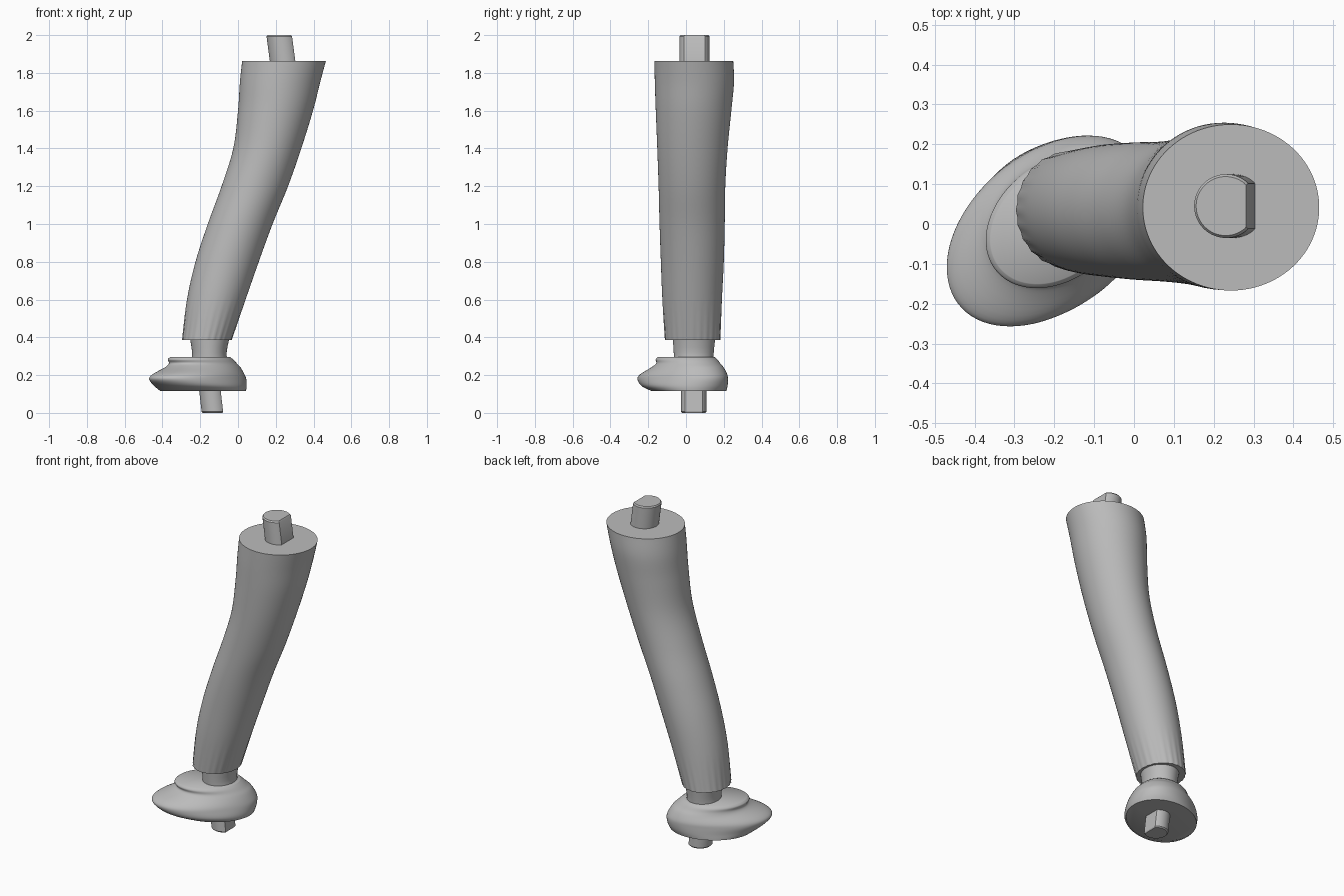
import bpy, bmesh, math

old = bpy.data.objects.get("Cube")
if old:
    bpy.data.objects.remove(old, do_unlink=True)

grey = bpy.data.materials.new("plain grey")
grey.use_nodes = True
colour = (0.5, 0.5, 0.5, 1)
grey.diffuse_color = colour
grey.node_tree.nodes["Principled BSDF"].inputs["Base Color"].default_value = colour


def spline(p, q, r, s, t):
    """Catmull-Rom blend between q and r."""
    return q + 0.5 * t * (r - p + t * (2 * p - 5 * q + 4 * r - s + t * (3 * (q - r) + s - p)))


def refine(sections, steps):
    """Smoothly fill in extra sections."""
    rows = []
    last = len(sections) - 1
    for i in range(last):
        four = [sections[min(max(i + k, 0), last)] for k in (-1, 0, 1, 2)]
        for j in range(steps):
            rows.append([spline(*v, j / steps) for v in zip(*four)])
    rows.append(sections[-1])
    return rows


def loft(name, sections, sides=64, steps=1, flat=None, ripple=0.0, angle=40):
    """Skin ovals given as (z, x min, x max, y min, y max, skew); flat trims the +x side."""
    bm = bmesh.new()
    rings = []
    low, high = sections[0][0], sections[-1][0]
    for z, x0, x1, y0, y1, skew in refine(sections, steps):
        fade = max(0, 1 - (z - low) / (0.15 * (high - low)))
        ring = []
        for k in range(sides):
            t = math.tau * k / sides
            f = 1 + ripple * fade * math.cos(24 * t)
            cx = math.cos(t)
            if flat:
                cx = min(cx, flat)
            ring.append(bm.verts.new(((x0 + x1) / 2 + f * cx * (x1 - x0) / 2,
                                      (y0 + y1) / 2 + f * math.sin(t + skew) * (y1 - y0) / 2, z)))
        rings.append(ring)
    for a, b in zip(rings, rings[1:]):
        for k in range(sides):
            n = (k + 1) % sides
            bm.faces.new((a[k], a[n], b[n], b[k]))
    bm.faces.new(rings[0][::-1])
    bm.faces.new(rings[-1])
    mesh = bpy.data.meshes.new(name)
    bm.to_mesh(mesh)
    bm.free()
    mesh.materials.append(grey)
    obj = bpy.data.objects.new(name, mesh)
    bpy.context.collection.objects.link(obj)
    bpy.ops.object.select_all(action='DESELECT')
    obj.select_set(True)
    bpy.context.view_layer.objects.active = obj
    bpy.ops.object.shade_smooth_by_angle(angle=math.radians(angle))
    return obj


def peg(name, z0, z1, xa, xb, y, r, flat):
    """Leaning round peg with one flat side and a small chamfer at each end."""
    rows = []
    for t, inset in ((0, 0.006), (0.05, 0), (0.95, 0), (1, 0.006)):
        x, s = xa + (xb - xa) * t, r - inset
        rows.append((z0 + (z1 - z0) * t, x - s, x + s, y - s, y + s, 0))
    loft(name, rows, flat=flat, angle=30)


# Curved limb, slightly gathered at its lower hem
loft("limb_sleeve", [
    (0.385, -0.295, -0.035, -0.11, 0.18, 0),
    (0.6, -0.27, 0.04, -0.125, 0.19, 0),
    (0.8, -0.225, 0.11, -0.133, 0.2, 0),
    (1.0, -0.16, 0.183, -0.14, 0.205, 0),
    (1.2, -0.087, 0.265, -0.145, 0.208, 0),
    (1.4, -0.025, 0.335, -0.152, 0.22, 0),
    (1.6, 0.0, 0.397, -0.16, 0.24, 0),
    (1.75, 0.01, 0.435, -0.165, 0.254, 0),
    (1.862, 0.022, 0.465, -0.167, 0.25, 0),
], sides=96, steps=6, ripple=0.012)

# Waisted neck between limb and foot
loft("neck", [
    (0.27, -0.245, -0.055, -0.063, 0.145, 0),
    (0.32, -0.243, -0.06, -0.065, 0.147, 0),
    (0.4, -0.255, -0.045, -0.07, 0.155, 0),
], steps=3)

# Rounded oval foot with a stepped top
loft("foot", [
    (0.115, -0.41, 0.042, -0.18, 0.213, 0.18),
    (0.142, -0.443, 0.046, -0.235, 0.22, 0.3),
    (0.178, -0.47, 0.044, -0.257, 0.222, 0.39),
    (0.205, -0.452, 0.034, -0.242, 0.218, 0.38),
    (0.24, -0.388, 0.014, -0.185, 0.2, 0.32),
    (0.262, -0.366, -0.006, -0.158, 0.182, 0.27),
    (0.282, -0.372, -0.025, -0.161, 0.167, 0.27),
    (0.295, -0.36, -0.04, -0.15, 0.152, 0.27),
], sides=80, steps=4, angle=50)

# Connector pegs at both ends
peg("upper_peg", 1.85, 2.0, 0.25, 0.23, 0.045, 0.08, 0.69)
peg("lower_peg", 0.0, 0.13, -0.125, -0.14, 0.041, 0.067, 0.7)
